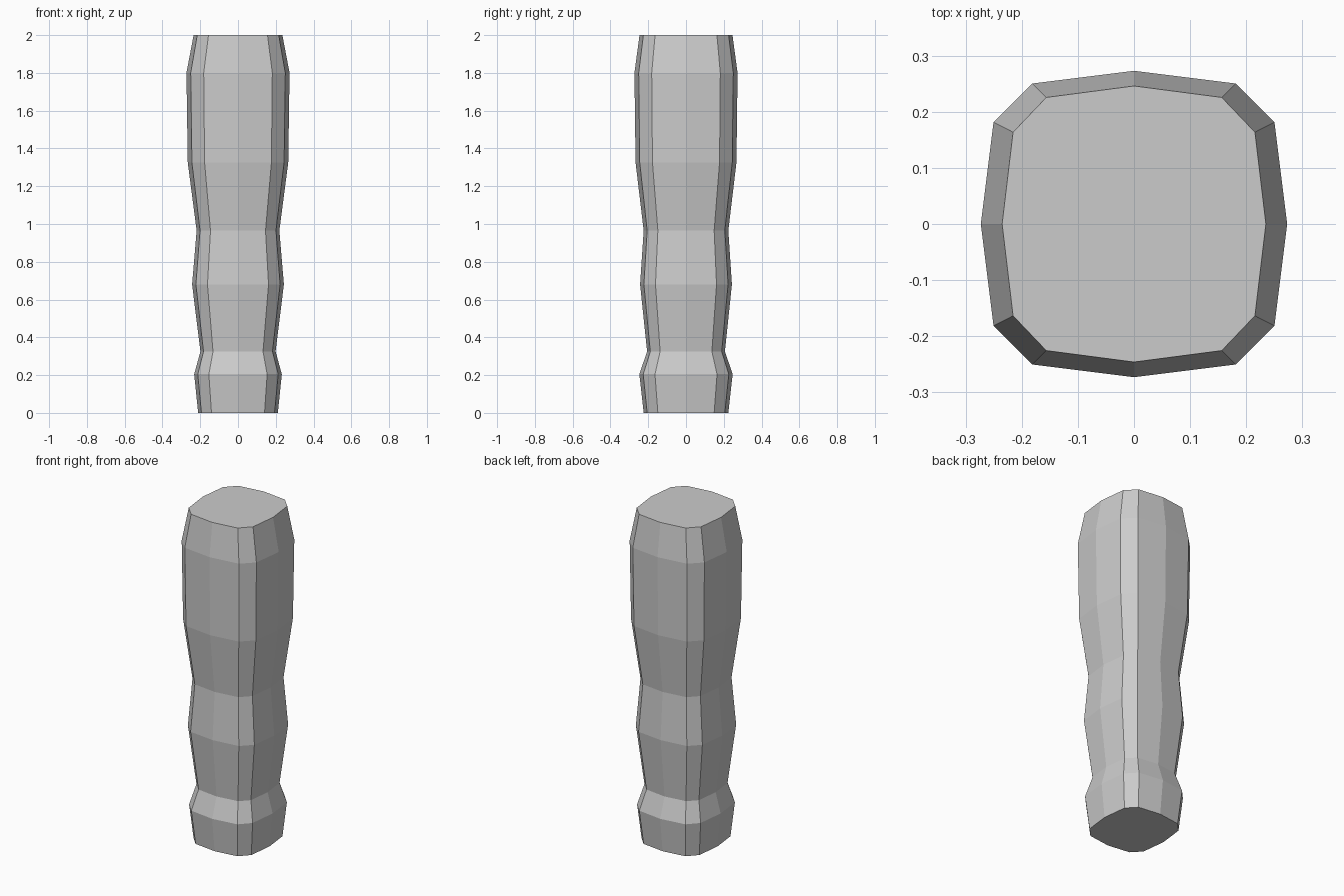
import bpy, bmesh

if "Cube" in bpy.data.objects:
    bpy.data.objects.remove(bpy.data.objects["Cube"])

# Rounded-square cross-section with 12 corners, unit half-width
A, B = 0.917, 0.665
section = [(1, 0), (A, B), (B, A), (0, 1), (-B, A), (-A, B),
           (-1, 0), (-A, -B), (-B, -A), (0, -1), (B, -A), (A, -B)]

# Side profile: height, half-width in x, half-width in y
rings = [(0.0, 0.211, 0.224), (0.205, 0.232, 0.247), (0.325, 0.199, 0.206),
         (0.68, 0.243, 0.243), (0.965, 0.219, 0.224), (1.325, 0.266, 0.267),
         (1.8, 0.273, 0.273), (2.0, 0.235, 0.246)]

# Loft the rings into the grip
bm = bmesh.new()
loops = [[bm.verts.new((x * rx, y * ry, z)) for x, y in section]
         for z, rx, ry in rings]
n = len(section)
for low, high in zip(loops, loops[1:]):
    for i in range(n):
        j = (i + 1) % n
        bm.faces.new((low[i], low[j], high[j], high[i]))

# Flat end caps
bm.faces.new(loops[0][::-1])
bm.faces.new(loops[-1])

mesh = bpy.data.meshes.new("handle_grip")
bm.to_mesh(mesh)
bm.free()
bpy.context.collection.objects.link(bpy.data.objects.new("handle_grip", mesh))
